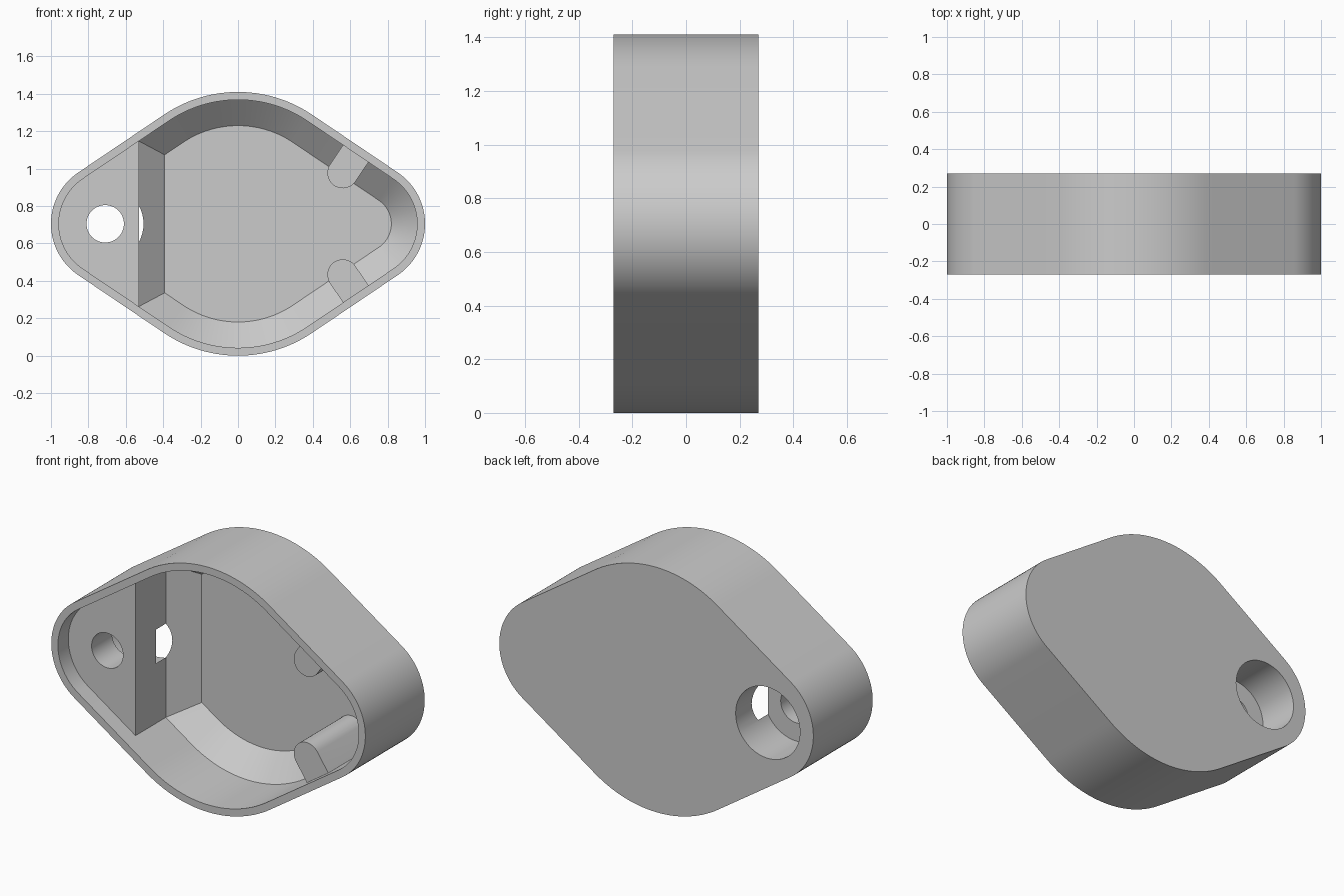
import bpy, bmesh
from math import acos, atan2, cos, sin, pi, radians

if "Cube" in bpy.data.objects:
    bpy.data.objects.remove(bpy.data.objects["Cube"])

MID = 0.705                      # height of the centre line
BIG, SMALL, REACH = 0.705, 0.331, 0.669
FRONT, LEDGE, FLOOR, BACK = -0.27, -0.175, 0.23, 0.27
WALL, CHAMFER = 0.042, 0.138
STEP_X, HOLE_X = -0.53, -0.71

grey = bpy.data.materials.new("plain grey")
grey.use_nodes = True
grey.diffuse_color = (0.6, 0.6, 0.6, 1)
grey.node_tree.nodes["Principled BSDF"].inputs["Base Color"].default_value = grey.diffuse_color


def arc(cx, cz, r, start, end, n):
    return [(cx + r * cos(start + (end - start) * i / n),
             cz + r * sin(start + (end - start) * i / n)) for i in range(n + 1)]


def outline(inset):
    """Rounded lozenge: a large circle blended into a smaller one on each side."""
    a = acos((BIG - SMALL) / REACH)
    big, small = BIG - inset, SMALL - inset
    return (arc(REACH, MID, small, -a, a, 28) + arc(0, MID, big, a, pi - a, 28)
            + arc(-REACH, MID, small, pi - a, pi + a, 28)
            + arc(0, MID, big, pi + a, 2 * pi - a, 28))


def loft(name, layers):
    """Closed solid through matching (y, points) sections."""
    bm = bmesh.new()
    rings = [[bm.verts.new((x, y, z)) for x, z in pts] for y, pts in layers]
    for lower, upper in zip(rings, rings[1:]):
        for i in range(len(lower)):
            j = (i + 1) % len(lower)
            bm.faces.new((lower[i], lower[j], upper[j], upper[i]))
    bm.faces.new(rings[0])
    bm.faces.new(rings[-1][::-1])
    bmesh.ops.recalc_face_normals(bm, faces=bm.faces)
    mesh = bpy.data.meshes.new(name)
    bm.to_mesh(mesh)
    bm.free()
    mesh.materials.append(grey)
    obj = bpy.data.objects.new(name, mesh)
    bpy.context.collection.objects.link(obj)
    return obj


def combine(target, tool, operation):
    """Apply a boolean and discard the tool."""
    mod = target.modifiers.new("combine", "BOOLEAN")
    mod.operation, mod.object, mod.solver = operation, tool, "EXACT"
    bpy.ops.object.select_all(action="DESELECT")
    bpy.context.view_layer.objects.active = target
    target.select_set(True)
    bpy.ops.object.modifier_apply(modifier=mod.name)
    bpy.data.objects.remove(tool)


# Outer shell with a hollow that chamfers in to the floor
housing = loft("housing", [(FRONT, outline(0)), (BACK, outline(0))])
cavity = loft("cavity_cutter", [(FRONT - 0.1, outline(WALL)),
                                (FLOOR - 0.13, outline(WALL)),
                                (FLOOR, outline(WALL + CHAMFER))])
combine(housing, cavity, "DIFFERENCE")

# Raised mounting block at one end, with the same chamfer at its foot
mount = loft("mount_block", [(LEDGE, outline(WALL / 2)), (FLOOR + 0.02, outline(WALL / 2))])
foot = STEP_X + CHAMFER


def slab(y, x):
    return (y, [(-1.3, -0.5), (x, -0.5), (x, 2), (-1.3, 2)])


trim = loft("mount_trim", [slab(-0.5, STEP_X), slab(FLOOR - 0.13, STEP_X),
                           slab(FLOOR, foot), slab(0.5, foot)])
combine(mount, trim, "INTERSECT")
combine(housing, mount, "UNION")

# Round-nosed ribs growing out of the two sloping walls
tilt = acos((BIG - SMALL) / REACH)
for side in (1, -1):
    cx, cz, r, length = 0.56, MID + side * 0.272, 0.082, 0.146
    dx, dz = cos(tilt), side * sin(tilt)
    out = atan2(dz, dx)
    nose = arc(cx, cz, r, out + pi / 2, out + 3 * pi / 2, 20)
    ends = [(x + dx * length, z + dz * length) for x, z in (nose[-1], nose[0])]
    rib = loft("rib", [(LEDGE, nose + ends), (FLOOR + 0.02, nose + ends)])
    combine(housing, rib, "UNION")

# Screw hole from the front and wide counterbore from the back
for name, radius, y0, y1 in (("counterbore", 0.205, 0.01, 0.4),
                             ("screw_hole", 0.1, -0.4, 0.1)):
    ring = arc(HOLE_X, MID, radius, 0, 2 * pi, 48)[:-1]
    combine(housing, loft(name, [(y0, ring), (y1, ring)]), "DIFFERENCE")

bpy.ops.object.shade_smooth_by_angle(angle=radians(25))
